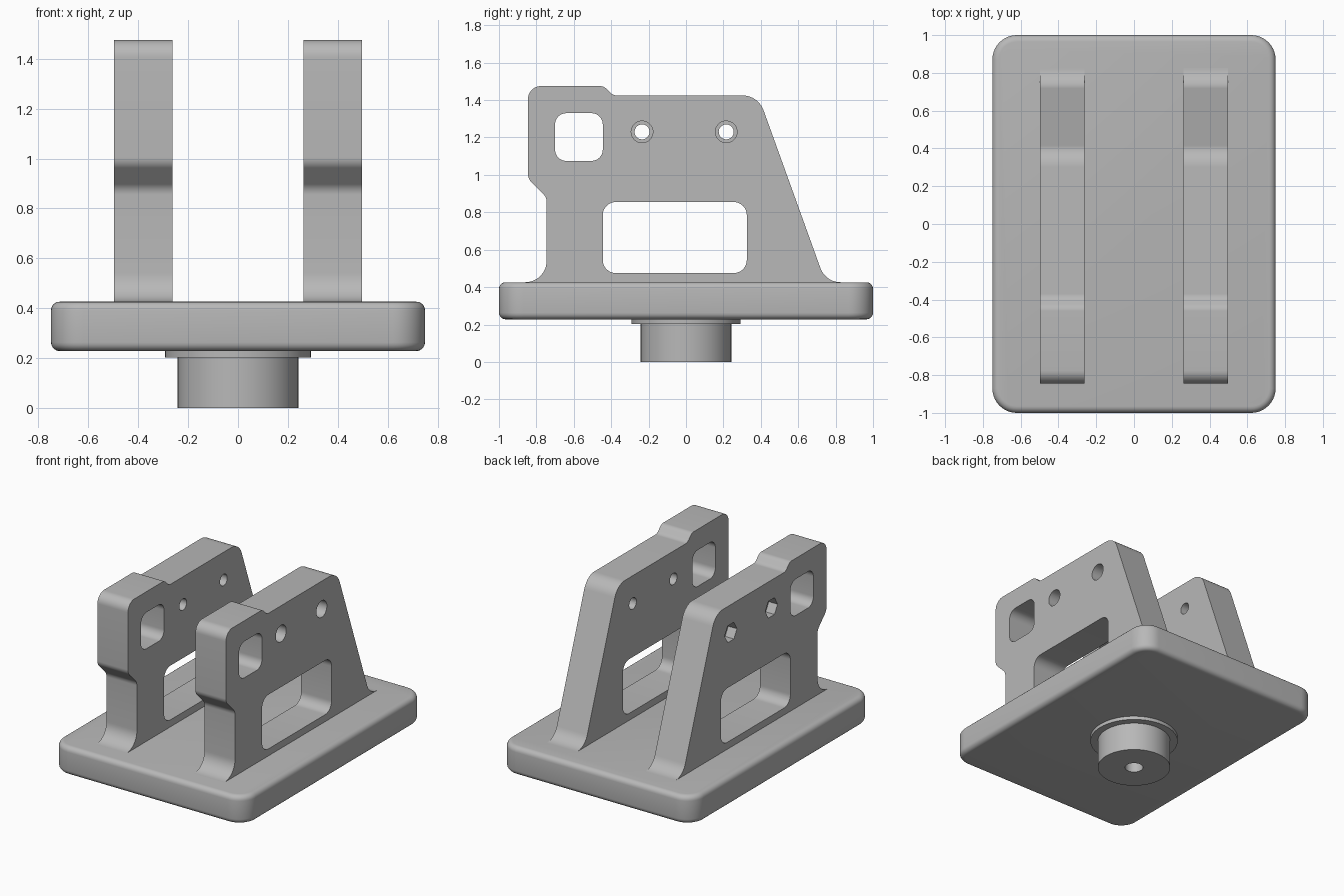
import bpy, bmesh, math
from mathutils import Vector

old = bpy.data.objects.get("Cube")
if old:
    bpy.data.objects.remove(old, do_unlink=True)

grey = bpy.data.materials.new("plain grey")
grey.use_nodes = True
colour = (0.48, 0.48, 0.48, 1)
grey.diffuse_color = colour
grey.node_tree.nodes["Principled BSDF"].inputs["Base Color"].default_value = colour


def fillet(corners, steps=10):
    """Turn (u, v, radius) corners into an outline with rounded corners."""
    out = []
    for i, (u, v, r) in enumerate(corners):
        p = Vector((u, v))
        if r == 0:
            out.append(p)
            continue
        a = (Vector(corners[i - 1][:2]) - p).normalized()
        b = (Vector(corners[(i + 1) % len(corners)][:2]) - p).normalized()
        half = a.angle(b) / 2
        centre = p + (a + b).normalized() * (r / math.sin(half))
        start = p + a * (r / math.tan(half)) - centre
        end = p + b * (r / math.tan(half)) - centre
        sweep = math.pi - 2 * half
        for k in range(steps + 1):
            t = k / steps
            out.append(centre + (start * math.sin((1 - t) * sweep)
                                 + end * math.sin(t * sweep)) / math.sin(sweep))
    return out


def rounded_box(u0, u1, v0, v1, r):
    return fillet([(u0, v0, r), (u1, v0, r), (u1, v1, r), (u0, v1, r)])


def circle(u, v, r, sides=40):
    return [Vector((u + r * math.cos(math.tau * k / sides),
                    v + r * math.sin(math.tau * k / sides))) for k in range(sides)]


def prism(name, outline, axis, lo, hi):
    """Extrude an outline along x (outline is y, z) or z (outline is x, y)."""
    def place(p, d):
        return (d, p.x, p.y) if axis == "x" else (p.x, p.y, d)
    bm = bmesh.new()
    face = bm.faces.new([bm.verts.new(place(p, lo)) for p in outline])
    new = bmesh.ops.extrude_face_region(bm, geom=[face])["geom"]
    bmesh.ops.translate(bm, verts=[g for g in new if isinstance(g, bmesh.types.BMVert)],
                        vec=place(Vector((0, 0)), hi - lo))
    bmesh.ops.recalc_face_normals(bm, faces=bm.faces)
    mesh = bpy.data.meshes.new(name)
    bm.to_mesh(mesh)
    bm.free()
    mesh.materials.append(grey)
    obj = bpy.data.objects.new(name, mesh)
    bpy.context.collection.objects.link(obj)
    return obj


def select(obj):
    bpy.ops.object.select_all(action="DESELECT")
    obj.select_set(True)
    bpy.context.view_layer.objects.active = obj


def cut(obj, outline, axis, lo, hi):
    """Subtract a prism from an object."""
    cutter = prism("cutter", outline, axis, lo, hi)
    cutter.hide_render = True
    mod = obj.modifiers.new("cut", "BOOLEAN")
    mod.operation, mod.solver, mod.object = "DIFFERENCE", "EXACT", cutter
    select(obj)
    bpy.ops.object.modifier_apply(modifier=mod.name)
    bpy.data.objects.remove(cutter, do_unlink=True)


def smooth(obj):
    select(obj)
    bpy.ops.object.shade_smooth_by_angle(angle=math.radians(30))


# Base slab with rounded corners and softened rims
base = prism("base_plate", rounded_box(-0.75, 0.75, -1, 1, 0.13), "z", 0.228, 0.426)
bevel = base.modifiers.new("rim", "BEVEL")
bevel.width, bevel.segments = 0.035, 5
bevel.limit_method, bevel.angle_limit = "ANGLE", math.radians(60)
select(base)
bpy.ops.object.modifier_apply(modifier=bevel.name)
smooth(base)

# Upright side cheeks: outline as (y, z, corner radius)
cheek_outline = fillet([
    (-0.862, 0.40, 0), (-0.862, 0.426, 0), (-0.745, 0.426, 0.115),
    (-0.745, 0.88, 0.06), (-0.845, 0.98, 0.06), (-0.845, 1.475, 0.07),
    (-0.44, 1.475, 0.05), (-0.39, 1.425, 0.05), (0.386, 1.425, 0.12),
    (0.746, 0.426, 0.115), (0.83, 0.426, 0), (0.83, 0.40, 0)])

for side, label in ((1, "left"), (-1, "right")):
    lo, hi = sorted((side * 0.262, side * 0.498))
    cheek = prism(label + "_cheek", cheek_outline, "x", lo, hi)
    cut(cheek, rounded_box(-0.70, -0.445, 1.075, 1.33, 0.06), "x", lo - 0.1, hi + 0.1)
    cut(cheek, rounded_box(-0.445, 0.325, 0.475, 0.855, 0.07), "x", lo - 0.1, hi + 0.1)
    # Bolt holes: round head recess on the left, hexagonal nut recess on the right
    for y in (-0.235, 0.215):
        cut(cheek, circle(y, 1.23, 0.04), "x", lo - 0.1, hi + 0.1)
        if side > 0:
            cut(cheek, circle(y, 1.23, 0.058), "x", 0.38, 0.6)
        else:
            cut(cheek, circle(y, 1.23, 0.068, 6), "x", -0.6, -0.43)
    smooth(cheek)

# Mounting hub under the base, with a collar and a blind bore
hub = prism("hub", circle(0, 0, 0.242, 64), "z", 0, 0.24)
cut(hub, circle(0, 0, 0.06), "z", -0.1, 0.18)
smooth(hub)
collar = prism("hub_collar", circle(0, 0, 0.292, 64), "z", 0.203, 0.235)
smooth(collar)
